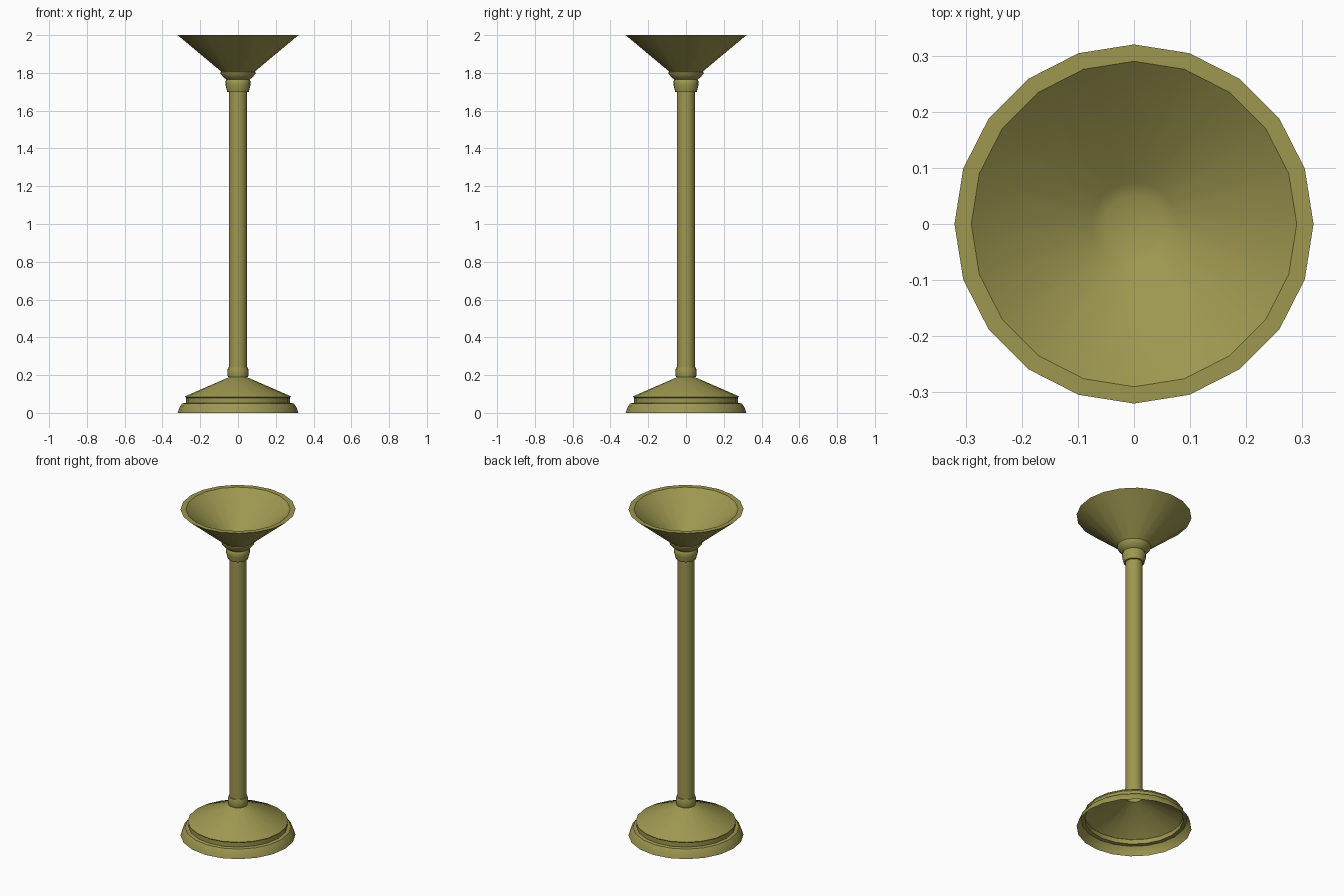
import bpy, math

if "Cube" in bpy.data.objects:
    bpy.data.objects.remove(bpy.data.objects["Cube"])

SIDES = 20
brass = bpy.data.materials.new("aged_brass")
brass.diffuse_color = (0.34, 0.31, 0.08, 1)
brass.use_nodes = True
brass.node_tree.nodes["Principled BSDF"].inputs["Base Color"].default_value = brass.diffuse_color


def lathe(name, profile, angle=30):
    """Spin a (radius, height) profile around z; radius 0 makes a pole point."""
    verts, faces, rings = [], [], []
    for r, z in profile:
        start = len(verts)
        if r == 0:
            verts.append((0, 0, z))
            rings.append([start] * SIDES)
        else:
            for i in range(SIDES):
                a = 2 * math.pi * i / SIDES
                verts.append((r * math.cos(a), r * math.sin(a), z))
            rings.append(list(range(start, start + SIDES)))
    for lo, hi in zip(rings, rings[1:]):
        for i in range(SIDES):
            j = (i + 1) % SIDES
            quad = [lo[i], lo[j], hi[j], hi[i]]
            faces.append(list(dict.fromkeys(quad)))
    mesh = bpy.data.meshes.new(name)
    mesh.from_pydata(verts, [], faces)
    mesh.materials.append(brass)
    obj = bpy.data.objects.new(name, mesh)
    bpy.context.collection.objects.link(obj)
    bpy.ops.object.select_all(action='DESELECT')
    obj.select_set(True)
    bpy.context.view_layer.objects.active = obj
    bpy.ops.object.shade_smooth_by_angle(angle=math.radians(angle))
    return obj


# stepped base, an open shell underneath
lathe("base", [(0.32, 0), (0.31, 0.03), (0.295, 0.05), (0.275, 0.053),
               (0.275, 0.08), (0.28, 0.085), (0.275, 0.09), (0.045, 0.19)])

# collar at the foot of the pole
lathe("lower_collar", [(0.045, 0.19), (0.053, 0.19), (0.056, 0.2),
                       (0.056, 0.225), (0.052, 0.24), (0.048, 0.24)])

# pole
lathe("pole", [(0.048, 0.19), (0.048, 1.75)])

# flared capital under the bowl
lathe("upper_collar", [(0.048, 1.70), (0.057, 1.70), (0.066, 1.735),
                       (0.066, 1.755), (0.061, 1.765), (0.075, 1.775),
                       (0.092, 1.795), (0.094, 1.805), (0.085, 1.81)])

# conical uplighter bowl with a flat rim and rounded inside bottom
lathe("bowl", [(0.08, 1.80), (0.32, 2.0), (0.29, 2.0),
               (0.075, 1.825), (0.05, 1.815), (0, 1.812)])
